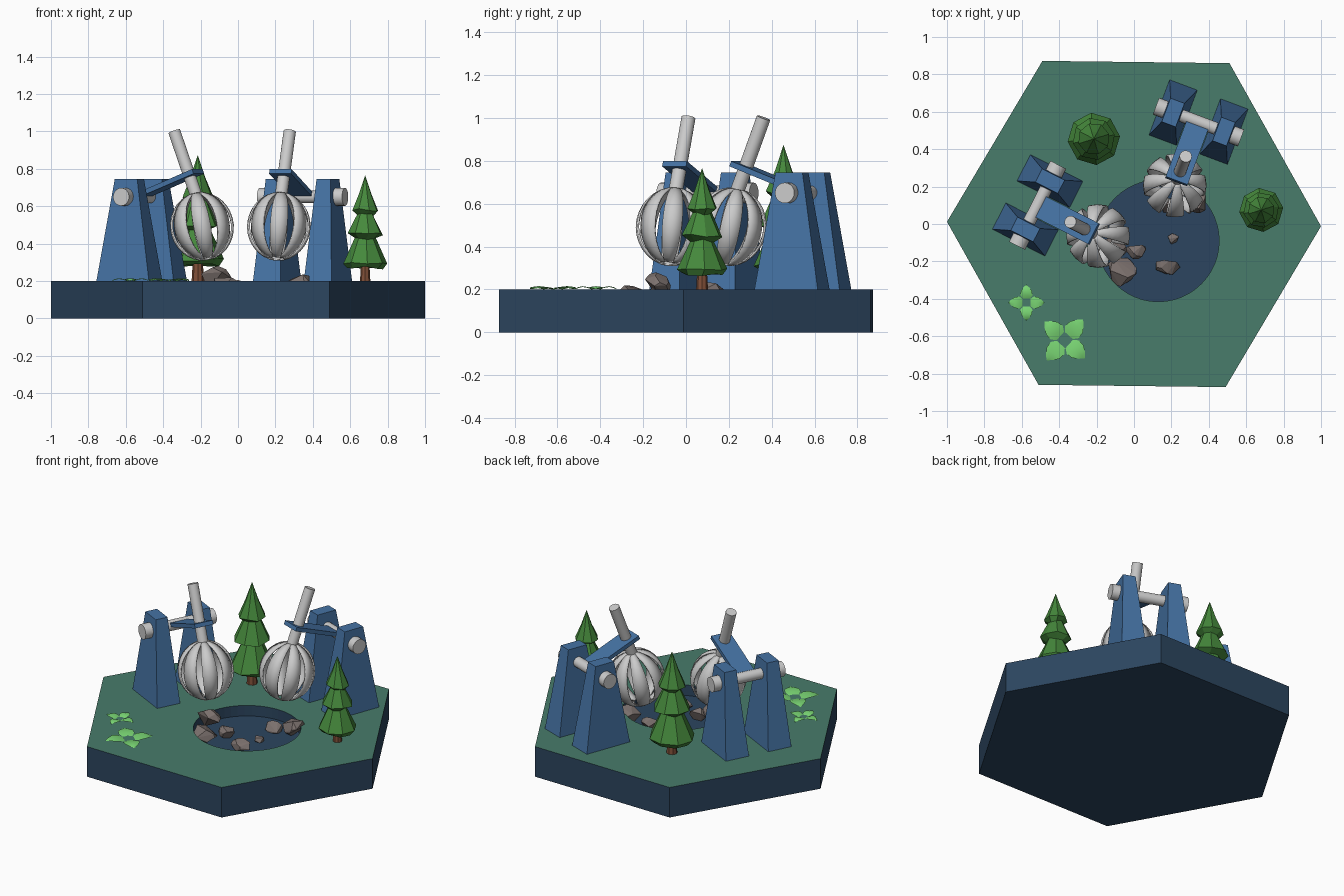
import bpy, bmesh, math, random
from mathutils import Matrix, Vector

if "Cube" in bpy.data.objects:
    bpy.data.objects.remove(bpy.data.objects["Cube"])

random.seed(4)
TAU = 2 * math.pi


def material(name, rgb):
    m = bpy.data.materials.new(name)
    m.diffuse_color = (*rgb, 1)
    m.use_nodes = True
    m.node_tree.nodes["Principled BSDF"].inputs["Base Color"].default_value = m.diffuse_color
    return m


GRASS = material("grass", (0.065, 0.2, 0.145))
NAVY = material("navy", (0.025, 0.06, 0.115))
BLUE = material("blue", (0.06, 0.17, 0.37))
PINE = material("pine", (0.06, 0.25, 0.045))
BARK = material("bark", (0.22, 0.08, 0.04))
LEAF = material("leaf", (0.19, 0.66, 0.17))
STONE = material("stone", (0.2, 0.165, 0.155))


def finish(name, bm, mats=(), M=Matrix(), smooth=False, recalc=True):
    if recalc:
        bmesh.ops.recalc_face_normals(bm, faces=bm.faces)
    me = bpy.data.meshes.new(name)
    bm.to_mesh(me)
    bm.free()
    ob = bpy.data.objects.new(name, me)
    bpy.context.collection.objects.link(ob)
    ob.matrix_world = M
    for m in mats:
        me.materials.append(m)
    if smooth:
        bpy.ops.object.select_all(action='DESELECT')
        ob.select_set(True)
        bpy.context.view_layer.objects.active = ob
        bpy.ops.object.shade_smooth_by_angle(angle=math.radians(40))
    return ob


def rod(name, p, q, r, mats=(), r2=None, seg=20, M=Matrix()):
    p, q = Vector(p), Vector(q)
    bm = bmesh.new()
    T = Matrix.Translation((p + q) / 2) @ (q - p).to_track_quat('Z', 'Y').to_matrix().to_4x4()
    bmesh.ops.create_cone(bm, cap_ends=True, segments=seg, radius1=r,
                          radius2=r if r2 is None else r2, depth=(q - p).length, matrix=T)
    return finish(name, bm, mats, M, smooth=True)


def block(name, size, mats, M, taper=(1, 1)):
    bm = bmesh.new()
    bmesh.ops.create_cube(bm, size=1)
    for v in bm.verts:
        k = taper if v.co.z > 0 else (1, 1)
        v.co = Vector((v.co.x * size[0] * k[0], v.co.y * size[1] * k[1], v.co.z * size[2]))
    return finish(name, bm, mats, M)


# hexagonal base with a sunken round pit
def ring(bm, n, r, c, z, phase=0.0):
    return [bm.verts.new((c[0] + r * math.cos(phase + TAU * i / n),
                          c[1] + r * math.sin(phase + TAU * i / n), z)) for i in range(n)]


def wall(bm, a, b):
    return [bm.faces.new((a[i], a[i - 1], b[i - 1], b[i])) for i in range(len(a))]


bm = bmesh.new()
low = ring(bm, 6, 1, (0, 0), 0, -0.012)
top = ring(bm, 6, 1, (0, 0), 0.2, -0.012)
rim = ring(bm, 48, 0.325, (0.13, -0.09), 0.2)
pit = ring(bm, 48, 0.325, (0.13, -0.09), 0.13)
bm.faces.new(low)
wall(bm, low, top)
wall(bm, rim, pit)
bm.faces.new(pit)
loops = [bm.edges.get((l[i - 1], l[i])) for l in (top, rim) for i in range(len(l))]
fill = bmesh.ops.triangle_fill(bm, edges=loops, use_beauty=True, normal=(0, 0, 1))
for f in bm.faces:
    f.material_index = 1
for f in fill['geom']:
    if isinstance(f, bmesh.types.BMFace):
        f.material_index = 0
finish("hex_base", bm, (GRASS, NAVY))


# claw of curved slats around a ball shape
def claw(M):
    bm = bmesh.new()
    rows = 14
    for k in range(8):
        R = Matrix.Rotation(TAU * k / 8, 4, 'Z')
        prev = None
        for i in range(rows + 1):
            t = math.radians(6 + 158 * i / rows)
            w = 0.006 + 0.04 * math.sin(t) ** 0.9
            x, z = 0.17 * math.sin(t), 0.185 * math.cos(t)
            row = [bm.verts.new(R @ Vector((x - (0.006 if s else 0), s * w, z))) for s in (-1, 0, 1)]
            if prev:
                for j in (0, 1):
                    bm.faces.new((prev[j], row[j], row[j + 1], prev[j + 1]))
            prev = row
    ob = finish("claw", bm, (), M, smooth=True, recalc=False)
    mod = ob.modifiers.new("thickness", 'SOLIDIFY')
    mod.thickness = 0.009


# digging machine: two pylons, axle, tilted plank, rod and claw
def machine(c, deg):
    M = Matrix.Translation((*c, 0)) @ Matrix.Rotation(math.radians(deg), 4, 'Z')
    for s in (-1, 1):
        block("pylon", (0.32, 0.16, 0.56), (BLUE,),
              M @ Matrix.Translation((0, s * 0.145, 0.465)), (0.42, 0.5))
        rod("axle_cap", (0, s * 0.15, 0.65), (0, s * 0.243, 0.65), 0.048, M=M)
    rod("axle", (0, -0.2, 0.65), (0, 0.2, 0.65), 0.034, M=M)
    T = M @ Matrix.Translation((0, 0, 0.65)) @ Matrix.Rotation(math.radians(-21), 4, 'Y')
    block("plank", (0.345, 0.125, 0.026), (BLUE,), T @ Matrix.Translation((0.192, 0, 0.006)))
    rod("lift_rod", (0.308, 0, -0.11), (0.308, 0, 0.257), 0.033, M=T)
    claw(M @ Matrix.Translation((0.362, 0, 0.492)) @ Matrix.Rotation(math.radians(-12), 4, 'Y')
         @ Matrix.Rotation(math.radians(-deg), 4, 'Z'))


machine((-0.515, 0.10), -27)
machine((0.345, 0.545), -110.5)


# pine trees: tiered eight-sided crown on a trunk
def tree(x, y, s):
    M = Matrix.Translation((x, y, 0.195)) @ Matrix.Scale(s, 4)
    rod("trunk", (0, 0, 0), (0, 0, 0.14), 0.028, (BARK,), 0.02, 8, M)
    bm = bmesh.new()
    prof = [(0.02, 0.10), (0.095, 0.075), (0.118, 0.1), (0.056, 0.232), (0.096, 0.255),
            (0.045, 0.36), (0.072, 0.385), (0.035, 0.47), (0.001, 0.568)]
    rings = []
    for i, (r, z) in enumerate(prof):
        rings.append(ring(bm, 8, r, (0, 0), z, 0.1 * (i // 2)))
        for v in rings[-1]:
            v.co.z += random.uniform(-0.008, 0.008) if 0 < i < 7 else 0
    for a, b in zip(rings, rings[1:]):
        wall(bm, a, b)
    bm.faces.new(rings[0])
    bm.faces.new(rings[-1])
    finish("pine_crown", bm, (PINE,), M)


tree(-0.215, 0.455, 1.19)
tree(0.68, 0.075, 1.0)


# low flat plants with four arched pointed leaves
def plant(x, y, r, deg):
    bm = bmesh.new()
    for k in range(4):
        R = Matrix.Rotation(math.radians(deg + 90 * k), 4, 'Z')
        prev = None
        for d, w, z in ((0.22, 0.2, 0.004), (0.4, 0.34, 0.011), (0.65, 0.31, 0.015),
                        (0.85, 0.17, 0.011), (1.0, 0.01, 0.005)):
            row = [bm.verts.new(R @ Vector((d * r, s * w * r, z - 0.004 * s * s)))
                   for s in (-1, 0, 1)]
            if prev:
                for j in (0, 1):
                    bm.faces.new((prev[j], row[j], row[j + 1], prev[j + 1]))
            prev = row
    finish("leafy_plant", bm, (LEAF,), Matrix.Translation((x, y, 0.2)), smooth=True)


plant(-0.37, -0.62, 0.145, 48)
plant(-0.575, -0.42, 0.095, 90)


# jagged rocks in and around the pit
def rock(x, y, z, sx, sy, sz):
    bm = bmesh.new()
    for _ in range(16):
        d = Vector([random.gauss(0, 1) for _ in range(3)]).normalized()
        bm.verts.new((d.x * sx, d.y * sy, d.z * sz))
    res = bmesh.ops.convex_hull(bm, input=bm.verts)
    junk = {g for g in res['geom_interior'] if isinstance(g, bmesh.types.BMVert)}
    bmesh.ops.delete(bm, geom=list(junk), context='VERTS')
    finish("rock", bm, (STONE,), Matrix.Translation((x, y, z)))


for r in ((-0.12, -0.14, 0.21, 0.085, 0.07, 0.07), (-0.07, -0.25, 0.175, 0.085, 0.085, 0.055),
          (0.01, -0.14, 0.165, 0.055, 0.05, 0.045), (0.33, 0.12, 0.185, 0.075, 0.065, 0.065),
          (0.18, -0.22, 0.15, 0.07, 0.055, 0.04), (0.21, -0.08, 0.145, 0.035, 0.03, 0.025),
          (0.2, 0.09, 0.155, 0.06, 0.05, 0.04)):
    rock(*r)
